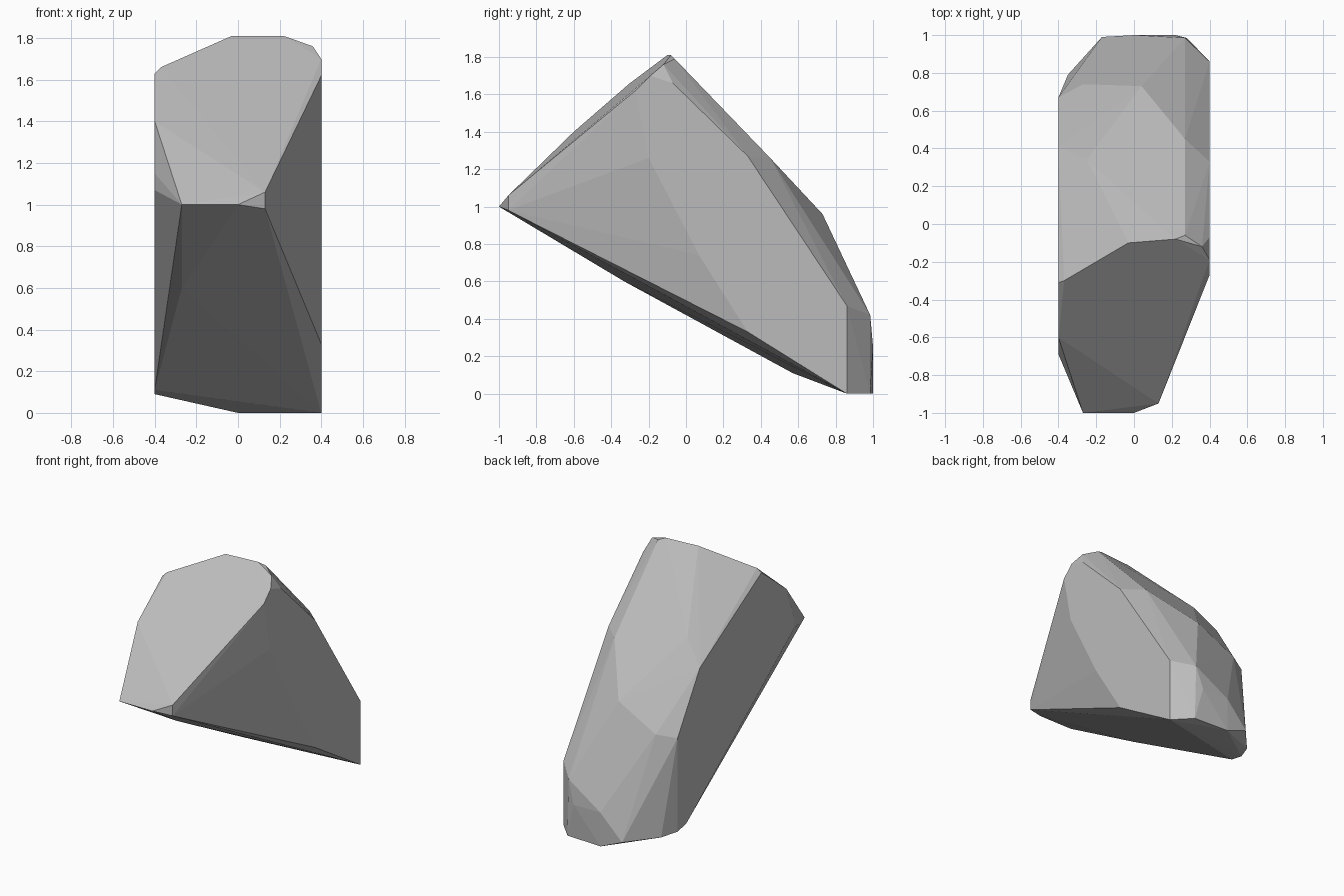
import bpy, bmesh

if "Cube" in bpy.data.objects:
    bpy.data.objects.remove(bpy.data.objects["Cube"])

# Faceted boulder: flat cut sides at x = +-0.4, joined by irregular chipped facets
HALF = 0.4

# outline of the flat right cut (y, z)
right_cut = [(-.27, 1.62), (-.19, 1.70), (-.07, 1.66), (.33, 1.27), (.86, .47),
             (.86, 0), (.33, .33), (.07, .74), (-.2, 1.26)]
# outline of the flat left cut (y, z)
left_cut = [(-.31, 1.63), (-.6, 1.40), (-.69, 1.15), (-.69, 1.07), (.57, .11),
            (.67, .09), (.67, .78), (.41, 1.2)]
# rim of the sloping front face
front_rim = [(-.27, -1, 1), (0, -1, 1), (.13, -.95, 1.06), (.13, -.95, .98),
             (.36, -.12, 1.76), (.27, -.06, 1.79), (.22, -.08, 1.81),
             (-.03, -.1, 1.81), (-.37, -.3, 1.66)]
# ridge points over the back
back = [(.27, .45, 1.26), (.27, .985, .42), (.04, .73, .96), (-.25, .34, 1.36),
        (-.27, .74, .8), (.22, 1, .25), (0, 1, .25)]
# underside and foot
foot = [(-.27, -.33, .6), (.28, .985, 0), (0, 1, 0), (-.17, .99, .07),
        (-.35, .79, .08)]

points = [(HALF, y, z) for y, z in right_cut] + [(-HALF, y, z) for y, z in left_cut]
points += front_rim + back + foot

bm = bmesh.new()
for p in points:
    bm.verts.new(p)
hull = bmesh.ops.convex_hull(bm, input=bm.verts)
loose = [v for v in bm.verts if not v.link_faces]
bmesh.ops.delete(bm, geom=loose, context='VERTS')
bmesh.ops.recalc_face_normals(bm, faces=bm.faces)

mesh = bpy.data.meshes.new("boulder")
bm.to_mesh(mesh)
bm.free()
boulder = bpy.data.objects.new("boulder", mesh)
bpy.context.collection.objects.link(boulder)

# Stone colour
stone = bpy.data.materials.new("stone_grey")
stone.diffuse_color = (.5, .5, .5, 1)
stone.use_nodes = True
stone.node_tree.nodes["Principled BSDF"].inputs["Base Color"].default_value = stone.diffuse_color
mesh.materials.append(stone)
